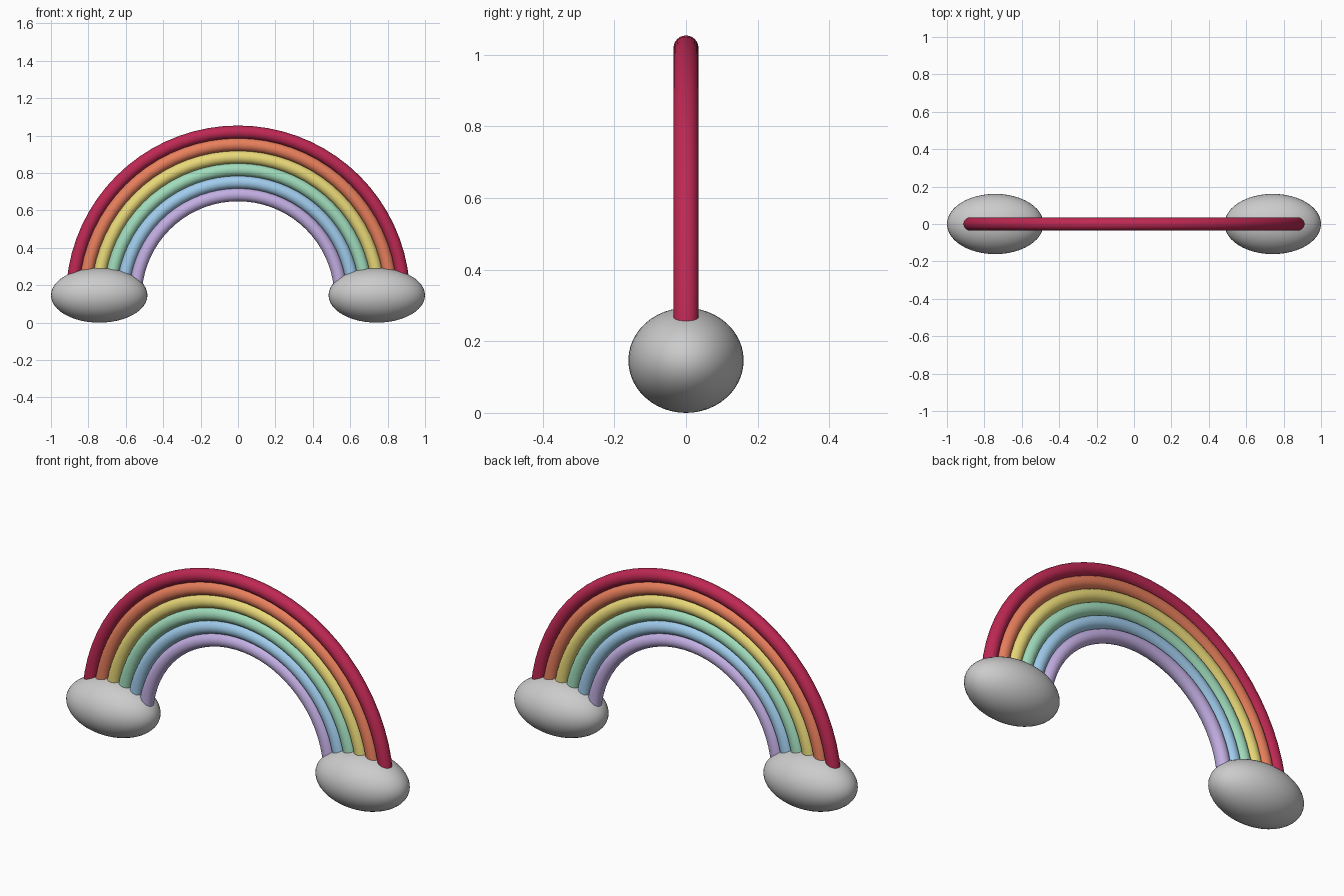
import bpy, bmesh, math
from mathutils import Matrix, Vector

if "Cube" in bpy.data.objects:
    bpy.data.objects.remove(bpy.data.objects["Cube"])

CENTRE_Z = 0.134      # centre of all arcs
TUBE_R = 0.035
OUTER_R = 0.885       # centreline of the outermost band
STEP = 0.067

BANDS = [
    ("red", "BE2853"), ("orange", "E87F5C"), ("yellow", "E8D878"),
    ("green", "A0DCBC"), ("blue", "A0CCEC"), ("violet", "C2AEE2"),
]


def linear(hex_code):
    vals = [int(hex_code[i:i + 2], 16) / 255 for i in (0, 2, 4)]
    return [((v + 0.055) / 1.055) ** 2.4 for v in vals] + [1.0]


def finish(bm, name):
    bmesh.ops.recalc_face_normals(bm, faces=bm.faces)
    for f in bm.faces:
        f.smooth = len(f.verts) <= 4
    mesh = bpy.data.meshes.new(name)
    bm.to_mesh(mesh)
    bm.free()
    obj = bpy.data.objects.new(name, mesh)
    bpy.context.collection.objects.link(obj)
    return obj


# Rainbow bands: a circle swept through half a turn, with capped ends
def band(name, radius, colour):
    bm = bmesh.new()
    bmesh.ops.create_circle(bm, cap_ends=True, segments=24, radius=TUBE_R,
                            matrix=Matrix.Translation((radius, 0, CENTRE_Z)))
    start = bm.faces[:]
    end = bmesh.ops.duplicate(bm, geom=start + bm.edges[:] + bm.verts[:])["geom"]
    turn = Matrix.Rotation(math.pi, 3, "Y")
    bmesh.ops.rotate(bm, verts=[g for g in end if isinstance(g, bmesh.types.BMVert)],
                     cent=(0, 0, CENTRE_Z), matrix=turn)
    edges = list(start[0].edges)
    bmesh.ops.spin(bm, geom=edges, cent=(0, 0, CENTRE_Z), axis=Vector((0, -1, 0)),
                   angle=math.pi, steps=36, use_duplicate=False)
    bmesh.ops.remove_doubles(bm, verts=bm.verts, dist=0.0005)
    obj = finish(bm, name)
    mat = bpy.data.materials.new(name + "_colour")
    mat.diffuse_color = linear(colour)
    mat.use_nodes = True
    mat.node_tree.nodes["Principled BSDF"].inputs["Base Color"].default_value = mat.diffuse_color
    obj.data.materials.append(mat)


for i, (name, colour) in enumerate(BANDS):
    band(name + "_band", OUTER_R - i * STEP, colour)

# Clouds: a stretched ball at each foot
for side, sx in (("left", -1), ("right", 1)):
    bm = bmesh.new()
    bmesh.ops.create_uvsphere(
        bm, u_segments=48, v_segments=24, radius=1,
        matrix=Matrix.Translation((sx * 0.742, 0, 0.1465))
        @ Matrix.Diagonal((0.258, 0.161, 0.1465, 1)))
    finish(bm, side + "_cloud")
